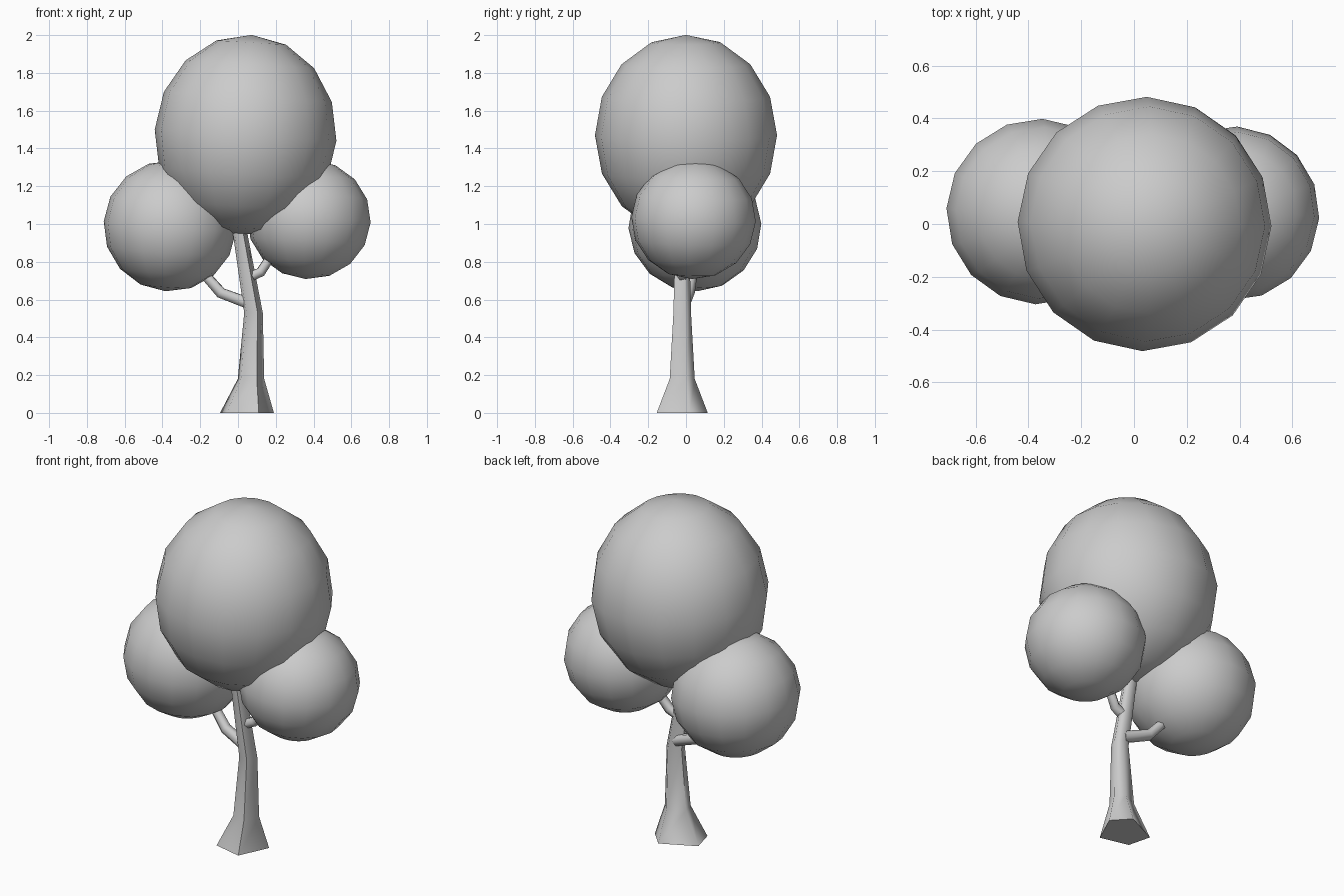
import bpy, bmesh
from math import radians

if "Cube" in bpy.data.objects:
    bpy.data.objects.remove(bpy.data.objects["Cube"])


def crown(name, loc, size, tilt):
    """Smooth low-poly foliage ball."""
    bpy.ops.mesh.primitive_uv_sphere_add(segments=16, ring_count=8, radius=1,
                                         location=loc,
                                         rotation=[radians(a) for a in tilt])
    ob = bpy.context.object
    ob.name = name
    ob.scale = size
    bpy.ops.object.shade_smooth()
    return ob


def branch(name, pts):
    """Bent tube of tapering radius; each point is (x, y, z, radius)."""
    cu = bpy.data.curves.new(name, 'CURVE')
    cu.dimensions = '3D'
    cu.bevel_depth = 1.0
    cu.bevel_resolution = 1
    cu.use_fill_caps = True
    sp = cu.splines.new('POLY')
    sp.points.add(len(pts) - 1)
    for p, (x, y, z, r) in zip(sp.points, pts):
        p.co = (x, y, z, 1)
        p.radius = r
    ob = bpy.data.objects.new(name, cu)
    bpy.context.collection.objects.link(ob)


# Foliage
crown("main_crown", (0.04, 0, 1.47), (0.482, 0.482, 0.532), (0, 3.5, -1))
crown("left_crown", (-0.36, 0.047, 0.99), (0.352, 0.352, 0.347), (2, 4, -2))
crown("right_crown", (0.375, 0.04, 1.025), (0.328, 0.33, 0.317), (-2, 3, -3))

# Five-sided trunk, flared at the foot: rings of (centre x, centre y, z, scale)
foot = [(0.06, -0.135), (0.14, 0.04), (0.052, 0.135), (-0.145, 0.04), (-0.11, -0.095)]
rings = [(0.05, -0.02, 0, 1), (0.07, -0.02, 0.18, 0.49), (0.083, -0.02, 0.53, 0.345),
         (0.012, -0.02, 0.95, 0.27), (-0.015, -0.015, 1.12, 0.24)]
bm = bmesh.new()
loops = [[bm.verts.new((cx + s * x, cy + s * y, z)) for x, y in foot]
         for cx, cy, z, s in rings]
for a, b in zip(loops, loops[1:]):
    for i in range(5):
        j = (i + 1) % 5
        bm.faces.new((a[i], a[j], b[j], b[i]))
bm.faces.new(loops[0][::-1])
bm.faces.new(loops[-1])
bmesh.ops.recalc_face_normals(bm, faces=bm.faces)
me = bpy.data.meshes.new("trunk")
bm.to_mesh(me)
bm.free()
trunk = bpy.data.objects.new("trunk", me)
bpy.context.collection.objects.link(trunk)
bpy.ops.object.select_all(action='DESELECT')
trunk.select_set(True)
bpy.context.view_layer.objects.active = trunk
bpy.ops.object.shade_smooth_by_angle(angle=radians(75))

# Branches reaching into the side crowns
branch("left_branch", [(0.07, -0.01, 0.575, 0.034), (-0.09, 0.015, 0.635, 0.032),
                       (-0.165, 0.03, 0.72, 0.029), (-0.21, 0.04, 0.79, 0.027)])
branch("right_branch", [(0.05, -0.02, 0.715, 0.03), (0.12, -0.015, 0.745, 0.029),
                        (0.165, 0.0, 0.815, 0.027), (0.21, 0.015, 0.89, 0.025)])
